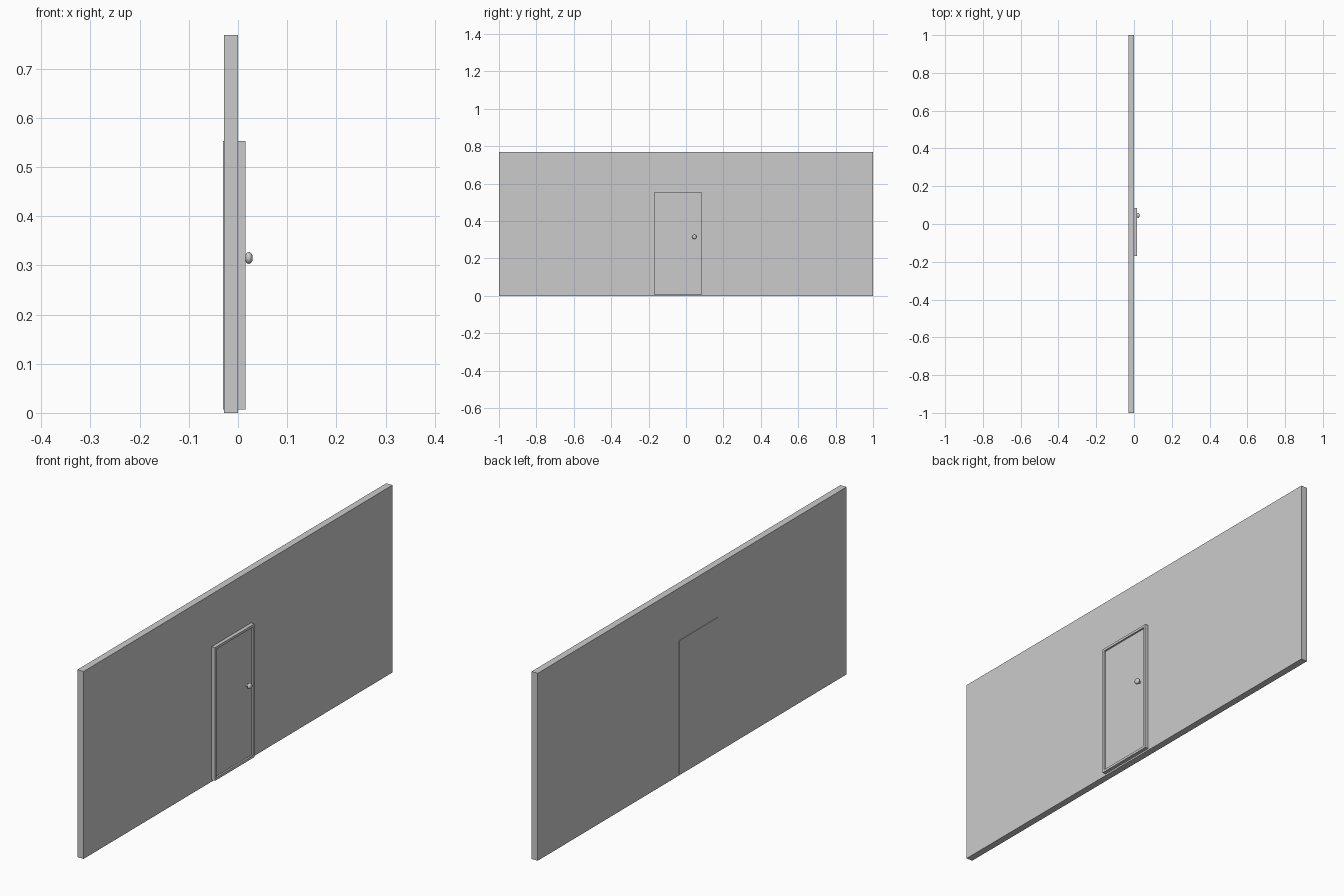
import bpy
import bmesh
import math

if "Cube" in bpy.data.objects:
    bpy.data.objects.remove(bpy.data.objects["Cube"])

# Door opening: y range and z range of the outer frame
DOOR = (-0.17, 0.085, 0.007, 0.553)
BORDER = 0.01
INNER = (DOOR[0] + BORDER, DOOR[1] - BORDER, DOOR[2] + BORDER, DOOR[3] - BORDER)


def finish(name, bm):
    bmesh.ops.recalc_face_normals(bm, faces=bm.faces)
    mesh = bpy.data.meshes.new(name)
    bm.to_mesh(mesh)
    bm.free()
    ob = bpy.data.objects.new(name, mesh)
    bpy.context.collection.objects.link(ob)
    return ob


def corners(bm, x, r):
    y0, y1, z0, z1 = r
    return [bm.verts.new((x, y, z)) for y, z in ((y0, z0), (y1, z0), (y1, z1), (y0, z1))]


def slab(name, x0, x1, outer, hole=None):
    """Upright slab facing x, optionally with a rectangular hole."""
    bm = bmesh.new()
    if hole:
        loops = [corners(bm, x0, outer), corners(bm, x1, outer),
                 corners(bm, x1, hole), corners(bm, x0, hole)]
        pairs = [(i, (i + 1) % 4) for i in range(4)]
    else:
        loops = [corners(bm, x0, outer), corners(bm, x1, outer)]
        pairs = [(0, 1)]
        for loop in loops:
            bm.faces.new(loop)
    for a, b in pairs:
        for i in range(4):
            j = (i + 1) % 4
            bm.faces.new((loops[a][i], loops[a][j], loops[b][j], loops[b][i]))
    return finish(name, bm)


def lathe_x(name, profile, y, z, steps=32):
    """Spin (x, radius) points around an axis parallel to x."""
    bm = bmesh.new()
    vs = [bm.verts.new((x, y + r, z)) for x, r in profile]
    edges = [bm.edges.new(p) for p in zip(vs, vs[1:])]
    bmesh.ops.spin(bm, geom=vs + edges, cent=(0, y, z), axis=(1, 0, 0),
                   angle=math.tau, steps=steps)
    bmesh.ops.remove_doubles(bm, verts=bm.verts, dist=1e-5)
    ob = finish(name, bm)
    for p in ob.data.polygons:
        p.use_smooth = True
    return ob


# Wall with the door opening
slab("wall", -0.028, 0.0, (-1, 1, 0, 0.768), DOOR)

# Door frame standing proud of the wall, and the recessed door leaf
slab("door_frame", -0.03, 0.015, DOOR, INNER)
slab("door_leaf", -0.03, 0.008, INNER)

# Round flattened knob on a short stem
knob = [(0.022 - 0.008 * math.cos(t), 0.012 * math.sin(t))
        for t in (math.pi * i / 14 for i in range(15))]
lathe_x("door_knob", knob, 0.045, 0.315)
lathe_x("knob_stem", [(0.007, 0.005), (0.016, 0.005)], 0.045, 0.315)
